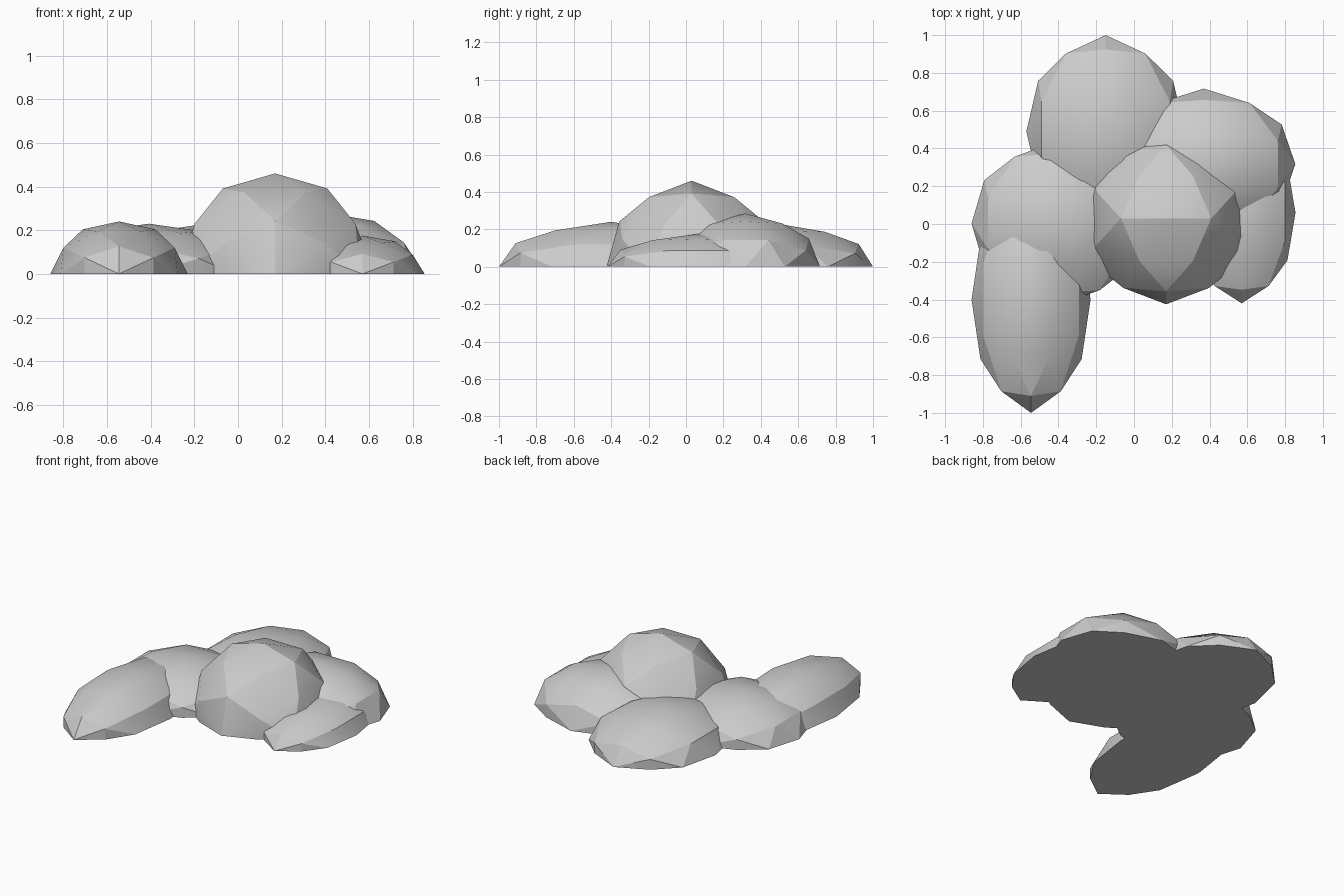
import bpy, bmesh, math
from mathutils import Matrix

if "Cube" in bpy.data.objects:
    bpy.data.objects.remove(bpy.data.objects["Cube"])


def mound(name, centre, radii):
    """Low-poly half ellipsoid resting on the ground."""
    bm = bmesh.new()
    bmesh.ops.create_icosphere(bm, subdivisions=2, radius=1)
    # turn the sphere so an edge, not a corner, lies along the top
    turn = Matrix.Rotation(-math.atan(0.618034), 4, 'Y')
    bmesh.ops.transform(bm, matrix=turn, verts=bm.verts)
    bmesh.ops.scale(bm, vec=radii, verts=bm.verts)
    # cut away the lower half and cap the flat base
    cut = bmesh.ops.bisect_plane(
        bm, geom=bm.verts[:] + bm.edges[:] + bm.faces[:], dist=1e-4,
        plane_co=(0, 0, 0), plane_no=(0, 0, 1), clear_inner=True)
    rim = [e for e in bm.edges if e.is_boundary]
    bmesh.ops.holes_fill(bm, edges=rim, sides=0)
    bmesh.ops.recalc_face_normals(bm, faces=bm.faces)
    mesh = bpy.data.meshes.new(name)
    bm.to_mesh(mesh)
    bm.free()
    obj = bpy.data.objects.new(name, mesh)
    obj.location = (*centre, 0)
    bpy.context.collection.objects.link(obj)
    # creases stay on the large triangles
    bpy.ops.object.select_all(action='DESELECT')
    obj.select_set(True)
    bpy.context.view_layer.objects.active = obj
    bpy.ops.object.shade_smooth_by_angle(angle=math.radians(20))
    return obj


# tall central mound
mound("main_mound", (0.17, 0.03), (0.455, 0.455, 0.46))
# lower mounds around it
mound("front_left_mound", (-0.545, -0.40), (0.315, 0.60, 0.24))
mound("left_mound", (-0.407, 0.003), (0.453, 0.436, 0.23))
mound("back_mound", (-0.15, 0.49), (0.42, 0.51, 0.23))
mound("back_right_mound", (0.37, 0.317), (0.484, 0.40, 0.285))
mound("front_right_mound", (0.57, 0.06), (0.285, 0.48, 0.175))
